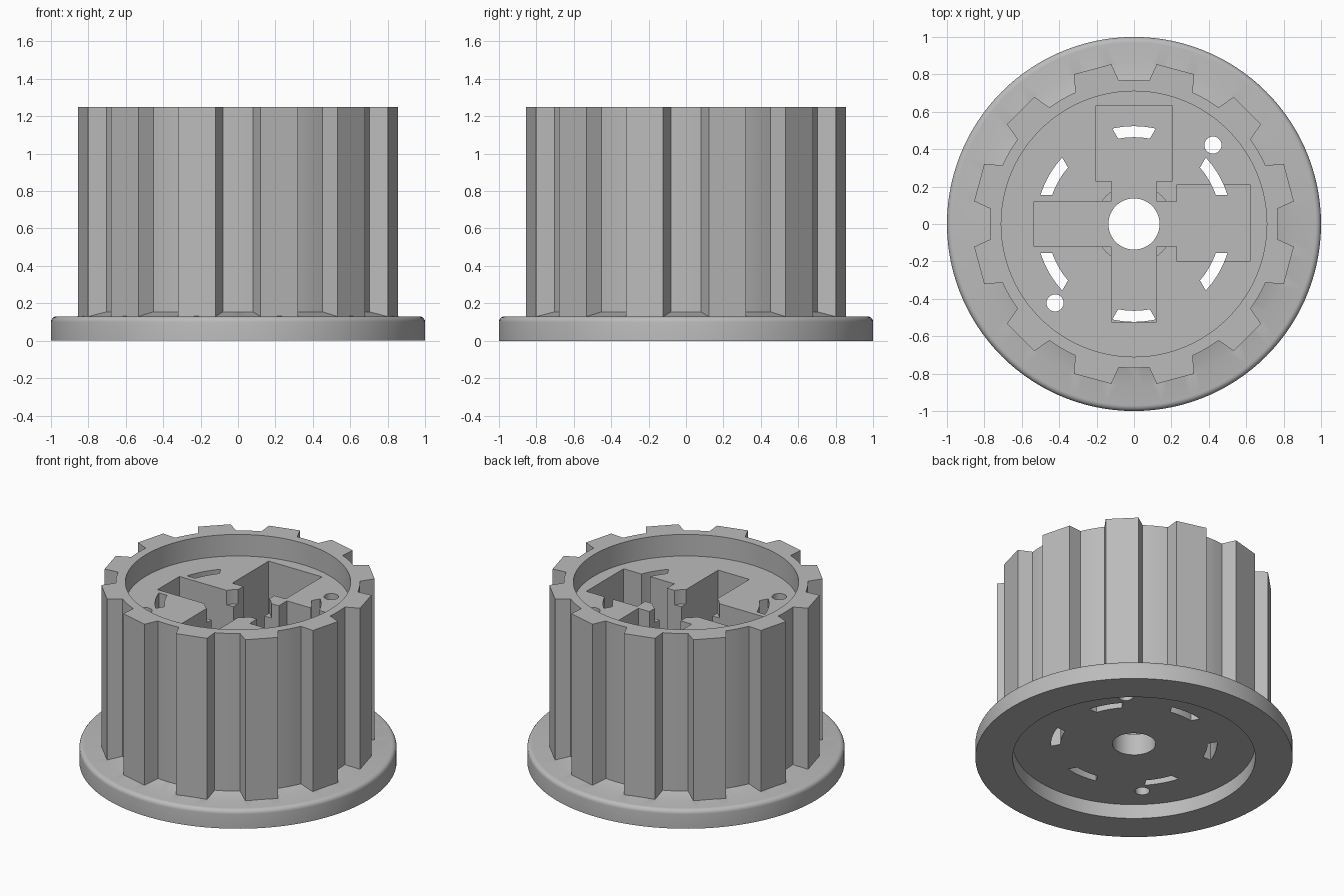
import bpy, bmesh
from math import sin, cos, radians, pi

cube = bpy.data.objects.get("Cube")
if cube:
    bpy.data.objects.remove(cube, do_unlink=True)

grey = bpy.data.materials.new("plain_grey")
grey.use_nodes = True
grey.diffuse_color = (0.5, 0.5, 0.5, 1)
grey.node_tree.nodes["Principled BSDF"].inputs["Base Color"].default_value = (0.5, 0.5, 0.5, 1)


def polar(r, deg, cx=0, cy=0):
    return (cx + r * cos(radians(deg)), cy + r * sin(radians(deg)))


def arc(r, a0, a1, n):
    return [polar(r, a0 + (a1 - a0) * i / n) for i in range(n + 1)]


def circle(r, n, cx=0, cy=0):
    return [polar(r, 360 * i / n, cx, cy) for i in range(n)]


def finish(name, bm):
    bmesh.ops.recalc_face_normals(bm, faces=bm.faces)
    mesh = bpy.data.meshes.new(name)
    bm.to_mesh(mesh)
    bm.free()
    mesh.materials.append(grey)
    obj = bpy.data.objects.new(name, mesh)
    bpy.context.collection.objects.link(obj)
    return obj


def prism(name, outline, z0, z1):
    bm = bmesh.new()
    face = bm.faces.new([bm.verts.new((x, y, z0)) for x, y in outline])
    new = bmesh.ops.extrude_face_region(bm, geom=[face])["geom"]
    top = [v for v in new if isinstance(v, bmesh.types.BMVert)]
    bmesh.ops.translate(bm, verts=top, vec=(0, 0, z1 - z0))
    return finish(name, bm)


def lathe(name, profile, n):
    bm = bmesh.new()
    rings = [[bm.verts.new((*p, z)) for p in circle(r, n)] for r, z in profile]
    for a, b in zip(rings, rings[1:]):
        for i in range(n):
            j = (i + 1) % n
            bm.faces.new((a[i], a[j], b[j], b[i]))
    bm.faces.new(rings[0])
    bm.faces.new(rings[-1])
    return finish(name, bm)


def combine(body, other, operation):
    mod = body.modifiers.new(operation, 'BOOLEAN')
    mod.operation = operation
    mod.solver = 'EXACT'
    mod.object = other
    bpy.context.view_layer.objects.active = body
    bpy.ops.object.modifier_apply(modifier=mod.name)
    bpy.data.objects.remove(other, do_unlink=True)


# Base flange with rounded top edge and a sloped collar at the tooth roots
rounded = [(0.97 + 0.03 * cos(t), 0.10 + 0.03 * sin(t))
           for t in [i * pi / 10 for i in range(6)]]
pulley = lathe("toothed_pulley", [(1, 0)] + rounded + [(0.86, 0.13), (0.76, 0.157)], 120)

# Drum with twelve flat-topped teeth
gear = []
for k in range(12):
    a = 30 * k
    gear += arc(0.77, a - 6, a + 6, 4)
    gear += [polar(0.863, a + 8.1), polar(0.863, a + 21.9)]
combine(pulley, prism("drum", gear, 0.12, 1.25), 'UNION')

# Top bore and underside recess
FLOOR, BASE = 1.10, 0.10
combine(pulley, prism("top_bore", circle(0.71, 96), FLOOR, 1.4), 'DIFFERENCE')
combine(pulley, prism("bottom_recess", circle(0.765, 96), -0.2, BASE), 'DIFFERENCE')

# Cross-shaped pocket with two wide ends
cross = [(-.12, -.525), (.12, -.525), (.12, -.12), (.23, -.12), (.23, -.2),
         (.62, -.2), (.62, .21), (.23, .21), (.23, .12), (.12, .12),
         (.12, .23), (.205, .23), (.205, .63), (-.205, .63), (-.205, .23),
         (-.12, .23), (-.12, .12), (-.535, .12), (-.535, -.12), (-.12, -.12)]
combine(pulley, prism("cross_pocket", cross, 0.25, 1.2), 'DIFFERENCE')
combine(pulley, prism("counterbore", circle(0.21, 48), 1.0, 1.2), 'DIFFERENCE')

# Axle hole and two pin holes
combine(pulley, prism("axle_hole", circle(0.137, 48), 0, 1.2), 'DIFFERENCE')
for s in (1, -1):
    combine(pulley, prism("pin_hole", circle(0.046, 24, s * 0.422, s * 0.422), 0, 1.2),
            'DIFFERENCE')

# Ring of six curved through slots
for k in range(6):
    a = 30 + 60 * k
    slot = arc(0.523, a - 12.8, a + 12.8, 8) + arc(0.464, a + 10.5, a - 10.5, 8)
    combine(pulley, prism("curved_slot", slot, 0, 1.2), 'DIFFERENCE')

bpy.ops.object.select_all(action='DESELECT')
pulley.select_set(True)
bpy.context.view_layer.objects.active = pulley
bpy.ops.object.shade_smooth_by_angle(angle=radians(25))
